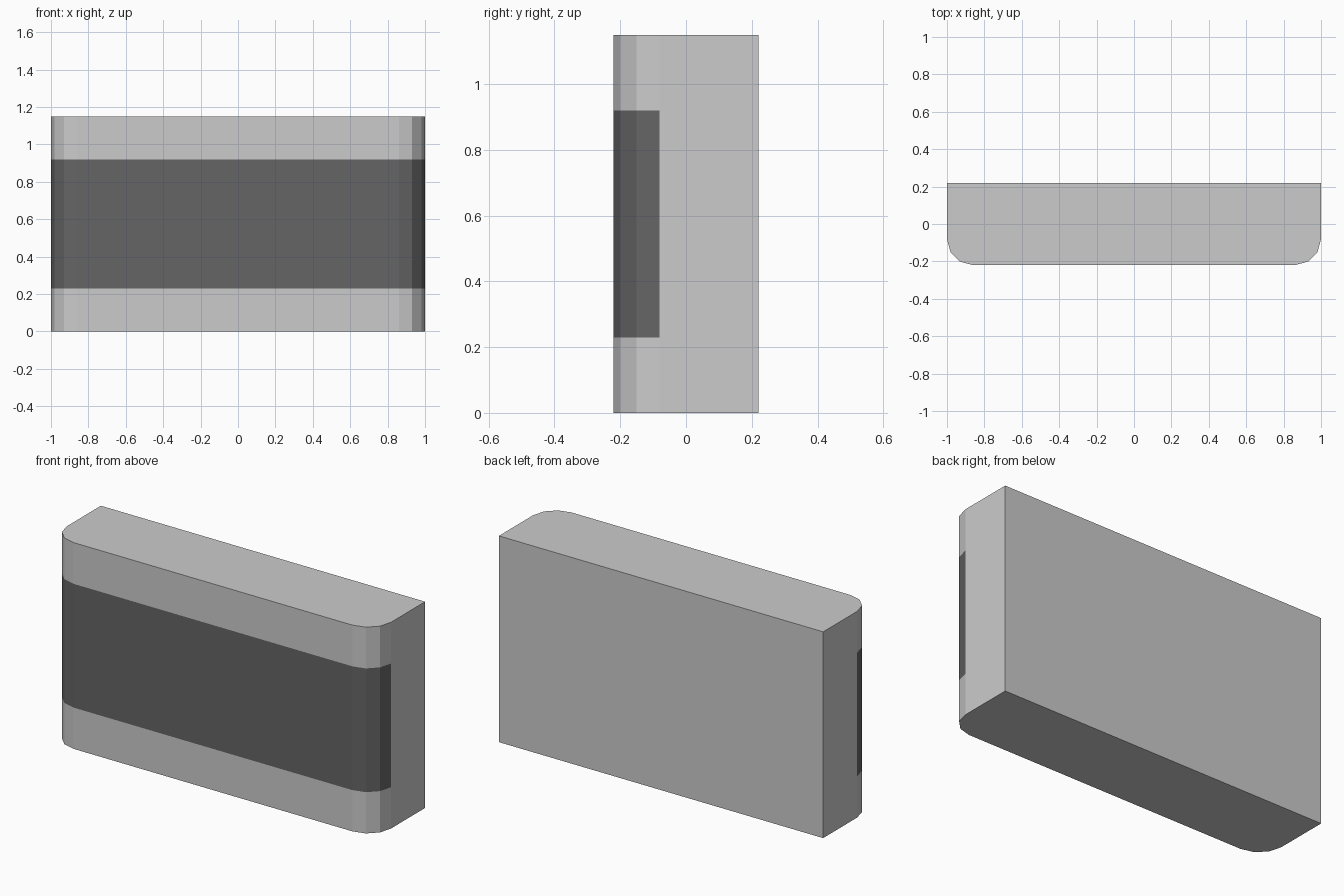
import bpy
import bmesh
from math import sin, cos, pi

if "Cube" in bpy.data.objects:
    bpy.data.objects.remove(bpy.data.objects["Cube"])

HALF_W, HALF_D, RADIUS, STEPS = 1.0, 0.22, 0.14, 3
LEVELS = [0.0, 0.23, 0.92, 1.15]


def material(name, shade):
    mat = bpy.data.materials.new(name)
    mat.diffuse_color = (shade, shade, shade, 1.0)
    mat.use_nodes = True
    mat.node_tree.nodes["Principled BSDF"].inputs["Base Color"].default_value = mat.diffuse_color
    return mat


# Plan outline: rounded front corners, square back corners
right = [(HALF_W - RADIUS + RADIUS * sin(a), -HALF_D + RADIUS - RADIUS * cos(a))
         for a in (i * pi / 2 / STEPS for i in range(STEPS + 1))]
left = [(-x, y) for x, y in reversed(right)]
outline = left + right + [(HALF_W, HALF_D), (-HALF_W, HALF_D)]
front_sides = len(left) + len(right) - 1

# Stack the outline into a closed block; the middle front strip is the dark band
bm = bmesh.new()
rings = [[bm.verts.new((x, y, z)) for x, y in outline] for z in LEVELS]
n = len(outline)
for level, (low, high) in enumerate(zip(rings, rings[1:])):
    for i in range(n):
        j = (i + 1) % n
        face = bm.faces.new((low[i], low[j], high[j], high[i]))
        if level == 1 and i < front_sides:
            face.material_index = 1
bm.faces.new(rings[-1])
bm.faces.new(rings[0][::-1])
bmesh.ops.recalc_face_normals(bm, faces=bm.faces[:])

mesh = bpy.data.meshes.new("panel_body")
bm.to_mesh(mesh)
bm.free()
mesh.materials.append(material("grey_casing", 0.8))
mesh.materials.append(material("dark_band", 0.13))
body = bpy.data.objects.new("panel_body", mesh)
bpy.context.collection.objects.link(body)
